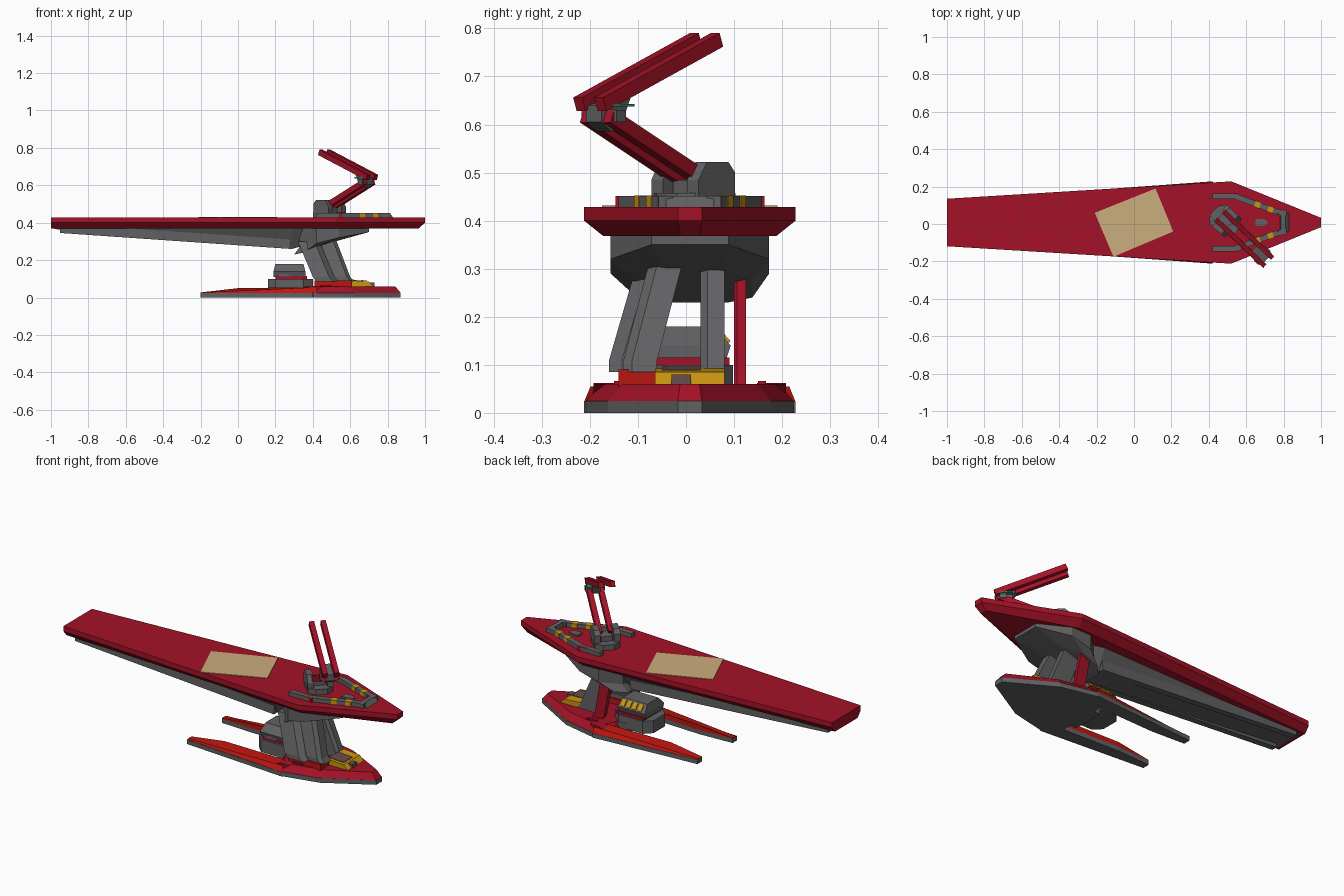
import bpy, bmesh
from mathutils import Vector, Matrix

cube = bpy.data.objects.get("Cube")
if cube:
    bpy.data.objects.remove(cube, do_unlink=True)


def material(name, r, g, b):
    m = bpy.data.materials.new(name)
    m.use_nodes = True
    m.diffuse_color = (r, g, b, 1)
    m.node_tree.nodes["Principled BSDF"].inputs["Base Color"].default_value = (r, g, b, 1)
    return m


RED = material("crimson", .37, .006, .02)
BRIGHT = material("bright red", .5, .008, .005)
GREY = material("grey", .12, .12, .125)
TAN = material("tan", .6, .42, .2)
GOLD = material("gold", .6, .3, .005)
BROWN = material("dull brown", .14, .075, .075)
TEAL = material("teal", .03, .3, .18)


def loft(name, rings, mat):
    """Join rings with equal point counts and cap both ends."""
    bm = bmesh.new()
    rows = [[bm.verts.new(p) for p in ring] for ring in rings]
    n = len(rows[0])
    for a, b in zip(rows, rows[1:]):
        for i in range(n):
            j = (i + 1) % n
            bm.faces.new((a[i], a[j], b[j], b[i]))
    bm.faces.new(rows[0])
    bm.faces.new(rows[-1])
    bmesh.ops.recalc_face_normals(bm, faces=bm.faces)
    me = bpy.data.meshes.new(name)
    bm.to_mesh(me)
    bm.free()
    me.materials.append(mat)
    ob = bpy.data.objects.new(name, me)
    bpy.context.collection.objects.link(ob)
    return ob


def plan(points, z):
    return [(x, y, z) for x, y in points]


def side(name, profile, y0, y1, mat):
    """Extrude an x-z profile across y."""
    return loft(name, [[(x, y, z) for x, z in profile] for y in (y0, y1)], mat)


def box(name, x0, x1, y0, y1, z0, z1, mat):
    p = [(x0, y0), (x1, y0), (x1, y1), (x0, y1)]
    return loft(name, [plan(p, z0), plan(p, z1)], mat)


def beam(name, a, b, w, h, mat):
    """Rectangular bar between two points, kept level across its width."""
    a, b = Vector(a), Vector(b)
    d = (b - a).normalized()
    s = d.cross(Vector((0, 0, 1))).normalized()
    u = s.cross(d)
    ring = [s * i * w / 2 + u * j * h / 2 for i, j in ((-1, -1), (1, -1), (1, 1), (-1, 1))]
    return loft(name, [[a + r for r in ring], [b + r for r in ring]], mat)


def mirrored(points, c):
    """Complete a half outline about the line y = c."""
    return [(x, c + y) for x, y in points] + [(x, c - y) for x, y in reversed(points)]


C = .008
# Long flight deck with a chamfered underside
deck = mirrored([(-1, .127), (.52, .22), (1, .025)], C)
low = mirrored([(-1, .1), (.51, .18), (.965, .02)], C)
loft("deck", [plan(low, .368), plan(deck, .4), plan(deck, .428)], RED)

# Turned landing pad
pad = [(-.21, .06), (-.11, -.175), (.21, -.04), (.115, .19)]
loft("landing_pad", [plan(pad, .427), plan(pad, .431)], TAN)

# Keel running under the deck
def keel_ring(x, top, bottom, w, b):
    return [(x, C - w, top), (x, C + w, top), (x, C + b, bottom), (x, C - b, bottom)]

loft("keel", [keel_ring(-.98, .38, .366, .09, .08),
              keel_ring(-.4, .38, .315, .1, .065),
              keel_ring(.29, .38, .26, .12, .06),
              keel_ring(.36, .38, .28, .1, .05)], GREY)
for s in (-1, 1):
    beam("keel_rail", (-.95, C + s * .075, .37), (.28, C + s * .07, .285), .035, .05, GREY)

# Faceted pod joining the deck to the legs
outer = [(.33, .08), (.42, .165), (.54, .165), (.7, .08)]
inner = [(.3, .07), (.35, .12), (.43, .12), (.52, .06)]
zs = [.23, .24, .275, .3]
foot = mirrored(inner, C + .01)
ring0 = [(x, y, z) for (x, y), z in zip(foot, zs + zs[::-1])]
mid = [(x, y, z) for (x, y), z in zip(mirrored(outer, C), [.27, .29, .32, .35, .35, .32, .29, .27])]
loft("pod", [ring0, mid, plan(mirrored(outer, C), .372)], GREY)

# Legs leaning back, with a thin red strut
def leg(name, x0, x1, w, lean, ya, yb, z0, z1, shift, mat):
    rings = []
    for z, dx, dy in ((z0, 0, 0), (z0 + .025, -.02, 0), (z1, -lean, shift)):
        x = x0 + dx
        c = w * .3
        rings.append([(x, ya + dy, z), (x + x1 - c, ya + dy, z), (x + x1, ya + dy + c, z),
                      (x + x1, yb + dy, z), (x, yb + dy, z)])
    return loft(name, rings, mat)

leg("main_leg", .42, .115, .09, .1, -.16, -.07, .085, .3, .055, GREY)
leg("front_leg", .53, .09, .06, .1, -.13, -.06, .085, .32, .055, GREY)
leg("second_leg", .51, .11, .05, .12, .03, .08, .06, .32, 0, GREY)
leg("red_strut", .44, .06, .02, .06, .1, .125, .055, .3, 0, RED)
box("leg_collar", .41, .61, -.14, -.06, .055, .09, BRIGHT)

# Lower hull: grey skirt, red upper deck and rear prongs
hull = mirrored([(.34, .13), (.4, .22), (.62, .17), (.87, .025)], C)
hull_top = mirrored([(.36, .11), (.41, .185), (.61, .14), (.84, .02)], C)
loft("hull_skirt", [plan(hull, 0), plan(hull, .025)], GREY)
loft("hull_top", [plan(hull, .024), plan(hull_top, .06)], RED)
for s in (-1, 1):
    tip = [(.42, C + s * .22), (-.2, C + s * .175), (-.2, C + s * .135), (0, C + s * .125), (.38, C + s * .14)]
    loft("prong_skirt", [plan(tip, 0), plan(tip, .024)], GREY)
    tops = [.055, .027, .027, .05, .055]
    loft("prong_top", [plan(tip, .023),
                       [(x, C + (y - C) * (.94 if i < 2 else 1), z)
                        for i, ((x, y), z) in enumerate(zip(tip, tops))]], BRIGHT)
    side("prong_shoulder", [(.39, .02), (.34, .045), (.4, .062), (.45, .06)],
         C + s * .14, C + s * .2, RED)
    box("bow_rib", .44, .5, C + s * .15 - .008, C + s * .15 + .008, .05, .066, RED)

# Stepped nose cover on the lower hull
side("nose_housing", [(.59, .055), (.73, .055), (.7, .085), (.6, .092)], -.065, .08, GOLD)
side("nose_panel", [(.6, .093), (.69, .088), (.69, .091), (.6, .096)], -.05, .03, BROWN)
box("nose_vent", .64, .73, -.03, .01, .055, .08, BROWN)

# Engine block behind the legs
base = mirrored([(.16, .05), (.2, .09), (.35, .09), (.4, .05)], C)
loft("engine_base", [plan(base, .03), plan(base, .1)], GREY)
box("engine_band", .2, .37, -.07, .09, .099, .115, RED)
loft("engine_cabin", [plan(mirrored([(.19, .075), (.36, .075)], C), .11),
                      plan(mirrored([(.19, .085), (.36, .085)], C), .14),
                      plan(mirrored([(.2, .05), (.35, .05)], C), .18)], GREY)
for i in range(4):
    x = .215 + i * .035
    loft("cabin_window", [[(x + dx, C + y + o, z + o) for dx, y, z in
                           ((0, .081, .145), (.024, .081, .145), (.024, .056, .173), (0, .056, .173))]
                          for o in (0, .004)], GOLD)
beam("tow_arm", (.22, -.06, .12), (.34, -.05, .12), .03, .015, GREY)
box("hull_bridge", .3, .42, -.08, .1, .0, .06, GREY)

# Raised trim around the bow
path = [(.42, .14), (.54, .14), (.77, .055), (.815, .05)]
for s in (-1, 1):
    for a, b in zip(path, path[1:]):
        beam("bow_trim", (a[0], C + s * a[1], .438), (b[0], C + s * b[1], .438), .03, .026, GREY)
    box("trim_tip", .5, .56, C + s * .146 - .009, C + s * .146 + .009, .428, .451, RED)
    for x in (.66, .73):
        y = C - s * ((x - .54) * .37 - .14)
        beam("trim_lamp", (x - .014, y + s * .005, .44), (x + .014, y - s * .005, .44), .034, .024, GOLD)
side("trim_front", [(.78, .428), (.83, .428), (.81, .451), (.785, .451)], C - .05, C + .05, GREY)
hatch = mirrored([(.65, .02), (.69, .02), (.715, .008)], C)
loft("bow_hatch", [plan(hatch, .427), plan(hatch, .436)], GREY)

# Turret: turntable, cheeks and folded arm, turned toward the bow corner
turn = Matrix.Translation((.49, .015, 0)) @ Matrix.Rotation(-.76, 4, 'Z')


def turret(ob):
    ob.matrix_world = turn
    return ob

octagon = mirrored([(-.085, .03), (-.06, .065), (.05, .065), (.08, .03)], 0)
turret(loft("turntable", [plan(octagon, .427), plan(octagon, .458)], GREY))
turret(box("turret_core", -.04, .03, -.03, .03, .45, .485, GREY))
for s in (-1, 1):
    cheek = [(-.055, .45), (.055, .45), (.055, .485), (.03, .522), (-.035, .522), (-.055, .5)]
    turret(side("turret_cheek", cheek, s * .035, s * .068, GREY))
    turret(beam("lower_arm", (0, s * .03, .485), (.29, s * .03, .618), .028, .03, RED))
    turret(beam("upper_arm", (.312, s * .03, .642), (-.04, s * .03, .776), .026, .03, RED))
    turret(box("elbow_light", .225, .29, s * .03 - .015, s * .03 + .015, .637, .643, TEAL))
elbow = [(.235, .6), (.27, .585), (.3, .605), (.3, .64), (.21, .66), (.225, .63)]
turret(side("elbow", elbow, -.022, .022, GREY))
turret(box("elbow_pin", .255, .285, -.05, .05, .605, .63, GREY))
